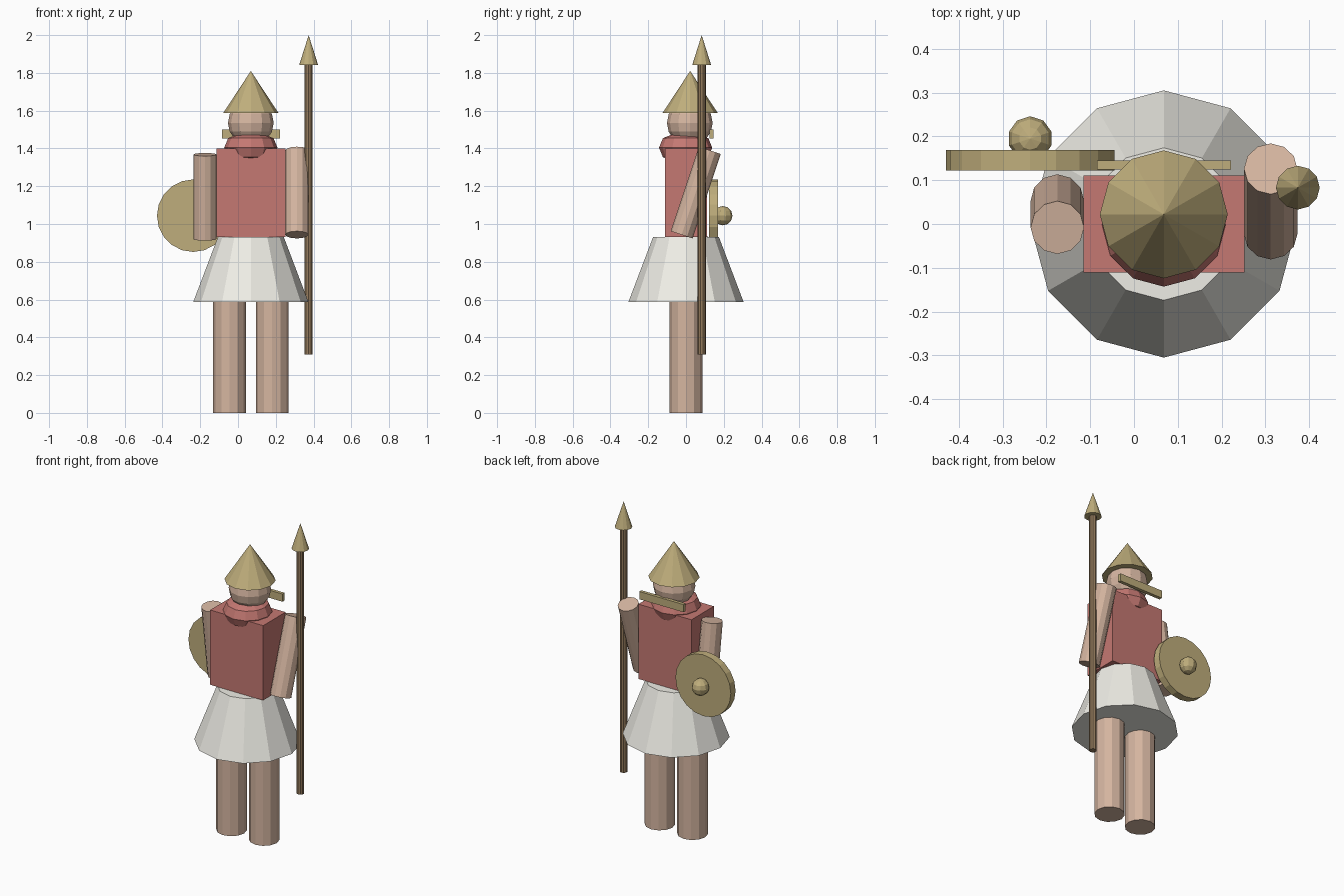
import bpy
from mathutils import Vector

if "Cube" in bpy.data.objects:
    bpy.data.objects.remove(bpy.data.objects["Cube"])

CX = 0.068  # body centre line


def material(name, rgb):
    m = bpy.data.materials.new(name)
    m.diffuse_color = (*rgb, 1)
    m.use_nodes = True
    m.node_tree.nodes["Principled BSDF"].inputs["Base Color"].default_value = m.diffuse_color
    return m


SKIN = material("skin", (0.66, 0.46, 0.35))
RED = material("red_cloth", (0.56, 0.19, 0.17))
BRASS = material("brass", (0.52, 0.42, 0.20))
WOOD = material("wood", (0.30, 0.20, 0.11))
LINEN = material("linen", (0.86, 0.85, 0.79))


def finish(name, mat):
    ob = bpy.context.object
    ob.name = name
    ob.data.materials.append(mat)
    return ob


def rod(name, a, b, r1, mat, r2=None, sides=12):
    """Flat-sided cylinder, frustum or cone from point a to point b."""
    a, b = Vector(a), Vector(b)
    d = b - a
    # lean stays in one plane, so keep the facets aligned with the axes
    rot = Vector((0, 0, 1)).rotation_difference(d).to_euler()
    bpy.ops.mesh.primitive_cone_add(vertices=sides, radius1=r1,
                                    radius2=r1 if r2 is None else r2,
                                    depth=d.length, location=(a + b) / 2,
                                    rotation=rot)
    return finish(name, mat)


def box(name, lo, hi, mat):
    lo, hi = Vector(lo), Vector(hi)
    bpy.ops.mesh.primitive_cube_add(size=1, location=(lo + hi) / 2)
    ob = finish(name, mat)
    ob.scale = hi - lo
    return ob


def ball(name, loc, r, segs, rings, mat):
    bpy.ops.mesh.primitive_uv_sphere_add(segments=segs, ring_count=rings,
                                         radius=r, location=loc)
    return finish(name, mat)


# Legs, running a little way into the skirt
for side, s in (("left", -1), ("right", 1)):
    rod(f"{side}_leg", (CX + s * 0.113, 0, 0), (CX + s * 0.113, 0, 0.62), 0.087, SKIN)

# Skirt and torso
rod("skirt", (CX, 0, 0.587), (CX, 0, 0.932), 0.305, LINEN, r2=0.174)
box("torso", (-0.115, -0.111, 0.932), (0.252, 0.111, 1.40), RED)

# Arms, swung forward and back
rod("left_arm", (-0.175, 0.053, 0.92), (-0.175, -0.008, 1.368), 0.061, SKIN)
rod("right_arm", (0.312, -0.023, 0.943), (0.312, 0.126, 1.39), 0.061, SKIN)

# Rolled scarf round the neck
bpy.ops.mesh.primitive_torus_add(major_segments=12, minor_segments=8,
                                 major_radius=0.07, minor_radius=0.071,
                                 location=(CX, -0.002, 1.404))
finish("scarf", RED)

# Head, pointed helmet and neck guard bar
ball("head", (CX, 0.02, 1.535), 0.121, 12, 8, SKIN)
rod("helmet", (CX, 0.022, 1.588), (CX, 0.022, 1.81), 0.146, BRASS, r2=0)
box("neck_guard", (-0.085, 0.124, 1.452), (0.222, 0.145, 1.50), BRASS)

# Round shield with boss, carried behind
rod("shield", (-0.237, 0.122, 1.044), (-0.237, 0.169, 1.044), 0.192, BRASS, sides=20)
ball("shield_boss", (-0.237, 0.195, 1.044), 0.051, 10, 6, BRASS)

# Spear
rod("spear_shaft", (0.374, 0.083, 0.31), (0.374, 0.083, 1.845), 0.022, WOOD, sides=10)
rod("spear_head", (0.374, 0.083, 1.842), (0.374, 0.083, 2.0), 0.05, BRASS, r2=0)
